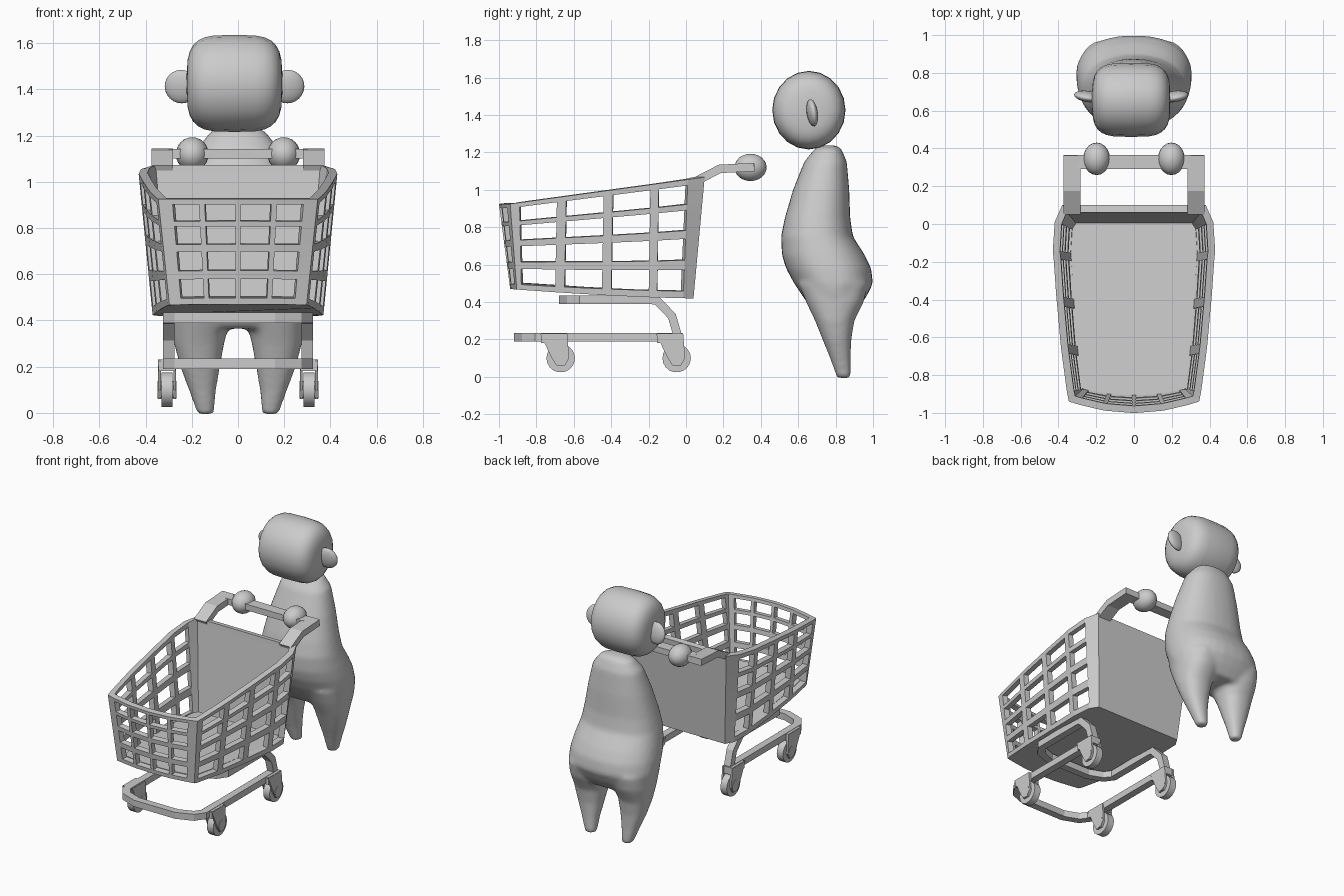
import bpy, bmesh, math
from mathutils import Vector

if "Cube" in bpy.data.objects:
    bpy.data.objects.remove(bpy.data.objects["Cube"])


def make(name, verts, faces, smooth=False, fix=True):
    me = bpy.data.meshes.new(name)
    bm = bmesh.new()
    vs = [bm.verts.new(v) for v in verts]
    for f in faces:
        bm.faces.new([vs[i] for i in f])
    if fix:
        bmesh.ops.recalc_face_normals(bm, faces=bm.faces)
    for f in bm.faces:
        f.smooth = smooth
    bm.to_mesh(me)
    bm.free()
    ob = bpy.data.objects.new(name, me)
    bpy.context.collection.objects.link(ob)
    return ob


def loft(rings, base=0):
    """Capped skin over rings of equal length."""
    n = len(rings[0])
    verts = [v for r in rings for v in r]
    faces = [(base + k * n + i, base + k * n + (i + 1) % n,
              base + (k + 1) * n + (i + 1) % n, base + (k + 1) * n + i)
             for k in range(len(rings) - 1) for i in range(n)]
    last = base + (len(rings) - 1) * n
    faces += [tuple(range(base, base + n)), tuple(range(last, last + n))]
    return verts, faces


def bar(name, path, axis, w, h):
    """Mitred rectangular bar along a planar path; w in the plane, h along axis."""
    p = [Vector(q) for q in path]
    n = Vector(axis)
    rings = []
    for i, q in enumerate(p):
        a = (q - p[i - 1]).normalized() if i else None
        b = (p[i + 1] - q).normalized() if i < len(p) - 1 else None
        a, b = a or b, b or a
        sa, sb = n.cross(a), n.cross(b)
        m = (sa + sb).normalized()
        m = m * (w / 2 / m.dot(sa))
        k = n * h / 2
        rings.append([q + m + k, q - m + k, q - m - k, q + m - k])
    return make(name, *loft(rings))


def box(name, lo, hi):
    cx = (lo[0] + hi[0]) / 2
    return bar(name, [(cx, lo[1], (lo[2] + hi[2]) / 2), (cx, hi[1], (lo[2] + hi[2]) / 2)],
               (0, 0, 1), hi[0] - lo[0], hi[2] - lo[2])


def ball(name, loc, r, rot=(0, 0, 0)):
    bpy.ops.mesh.primitive_uv_sphere_add(segments=20, ring_count=12, location=loc, rotation=rot)
    ob = bpy.context.object
    ob.name = name
    ob.scale = r
    bpy.ops.object.shade_smooth()
    return ob


# basket: one shell with skipped cells as holes, solid back and floor
top = [(.38, .10), (.42, .01), (.43, -.145), (.425, -.19), (.411, -.39), (.406, -.44),
       (.388, -.64), (.382, -.69), (.355, -.89), (.345, -.94),
       (.285, -.958), (.17, -.985), (.145, -.989), (.012, -1.0)]
low_y = [.04, -.015, -.155, -.20, -.40, -.45, -.65, -.70, -.88, -.905, -.915, -.932, -.935, -.94]
rows = [0, .06, .24, .32, .5, .57, .74, .79, .95, 1]
hole_cols = {1, 3, 5, 7, 10, 12}
half = [(x, y, b) for (x, y), b in zip(top, low_y)]
loop = half + [(-x, y, b) for x, y, b in reversed(half)]
n = len(loop)
verts = []
for t in rows:
    for x, y, yb in loop:
        zt = .925 + max(0, y + .94) * .137
        zb = .42 + .05 * max(0, (.04 - yb) / .98) ** 1.5
        k = .86 + .14 * t
        verts.append((x * k, yb + (y - yb) * t, zb + (zt - zb) * t))
faces = [tuple(range(n))]
for j in range(len(rows) - 1):
    for i in range(n):
        if j % 2 and min(i, n - 2 - i) in hole_cols:
            continue
        i2 = (i + 1) % n
        faces.append((j * n + i, (j + 1) * n + i, (j + 1) * n + i2, j * n + i2))
basket = make("basket", verts, faces, fix=False)
mod = basket.modifiers.new("thickness", 'SOLIDIFY')
mod.thickness = .038
mod.offset = -1
mod.use_even_offset = True

# push handle
box("handle_bar", (-.30, .29, 1.10), (.30, .365, 1.142))
for s, side in ((1, "right"), (-1, "left")):
    bar(side + "_handle_arm",
        [(s * .328, .06, 1.05), (s * .328, .18, 1.112), (s * .328, .365, 1.122)],
        (1, 0, 0), .045, .092)

# lower and upper frames, both U-shaped with a bowed front


def u_path(y_back, y_side, y_front, z):
    h = [(.30, y_back), (.30, y_side), (.26, y_side - .055), (.155, y_front)]
    return [(x, y, z) for x, y in h] + [(-x, y, z) for x, y in reversed(h)]


bar("lower_frame", u_path(-.02, -.80, -.895, .212), (0, 0, 1), .05, .045)
bar("upper_frame", u_path(-.16, -.56, -.655, .412), (0, 0, 1), .05, .045)

for s, side in ((1, "right"), (-1, "left")):
    x = s * .30
    bar(side + "_frame_leg",
        [(x, -.19, .412), (x, -.155, .408), (x, -.075, .325), (x, -.043, .215)],
        (1, 0, 0), .045, .05)
    # casters: wheel, hub and forked bracket
    for y, end in ((-.67, "front"), (-.05, "rear")):
        tag = f"{end}_{side}_"
        for part, r, d in (("wheel", .076, .048), ("hub", .038, .082)):
            bpy.ops.mesh.primitive_cylinder_add(vertices=18, radius=r, depth=d,
                                                location=(s * .307, y, .10),
                                                rotation=(0, math.pi / 2, 0))
            bpy.context.object.name = tag + part
            bpy.ops.object.shade_smooth_by_angle()
        prof = [(-.11, .13), (.035, .13), (.045, 0), (.022, -.04), (-.022, -.04), (-.05, .005)]
        for px, nm in ((.274, "inner"), (.34, "outer")):
            rings = [[(s * (px + d), y + a, .10 + b) for a, b in prof] for d in (-.006, .006)]
            make(tag + nm + "_fork", *loft(rings))
        box(tag + "fork_top", (s * .307 - .036, y - .105, .182), (s * .307 + .036, y + .033, .232))


# figure body: torso and two legs fused by a remesh
def oval(z, yf, yb, x0, x1, e=2.3, seg=32):
    out = []
    for i in range(seg):
        a = 2 * math.pi * i / seg
        c, d = math.cos(a), math.sin(a)
        out.append(((x0 + x1) / 2 + (x1 - x0) / 2 * math.copysign(abs(c) ** (2 / e), c),
                    (yf + yb) / 2 + (yb - yf) / 2 * math.copysign(abs(d) ** (2 / e), d), z))
    return out


torso = [(1.238, .73, .80, .05), (1.222, .69, .83, .115), (1.15, .632, .86, .172),
         (1.0, .572, .873, .215), (.85, .528, .878, .25), (.75, .508, .893, .272),
         (.65, .513, .957, .292), (.58, .535, .99, .303), (.5, .578, 1.0, .307),
         (.43, .625, .965, .297), (.365, .67, .92, .26)]
legs = [(.5, .60, .975, .01, .295), (.4, .642, .95, .035, .29), (.3, .69, .90, .06, .277),
        (.2, .73, .884, .078, .25), (.1, .77, .88, .095, .213), (-.006, .808, .882, .105, .175)]
verts, faces = loft([oval(z, a, b, -w, w) for z, a, b, w in torso])
for s in (1, -1):
    v, f = loft([oval(z, a, b, s * p, s * q) for z, a, b, p, q in legs], len(verts))
    verts += v
    faces += f
body = make("body", verts, faces, smooth=True)
mod = body.modifiers.new("fuse", 'REMESH')
mod.mode = 'VOXEL'
mod.voxel_size = .015
mod.use_smooth_shade = True
mod = body.modifiers.new("soften", 'SMOOTH')
mod.factor = .5
mod.iterations = 6

# head: rounded drum lying along x
rings = []
for k in range(15):
    a = math.pi * (k + .25) / 14.5
    c, r = math.cos(a), math.sin(a) ** (2 / 3.7)
    x = -.015 + .207 * math.copysign(abs(c) ** (2 / 3.7), c)
    rings.append([(x, .657 + .196 * r * math.cos(2 * math.pi * i / 20),
                   1.426 + .21 * r * math.sin(2 * math.pi * i / 20)) for i in range(20)])
make("head", *loft(rings), smooth=True)

# ears and hands
for s, side in ((1, "right"), (-1, "left")):
    ball(side + "_ear", (-.015 + s * .23, .675, 1.412), (.073, .028, .073), (.15, 0, s * .15))
    ball(side + "_hand", (s * .198, .345, 1.12), (.071, .086, .073))
